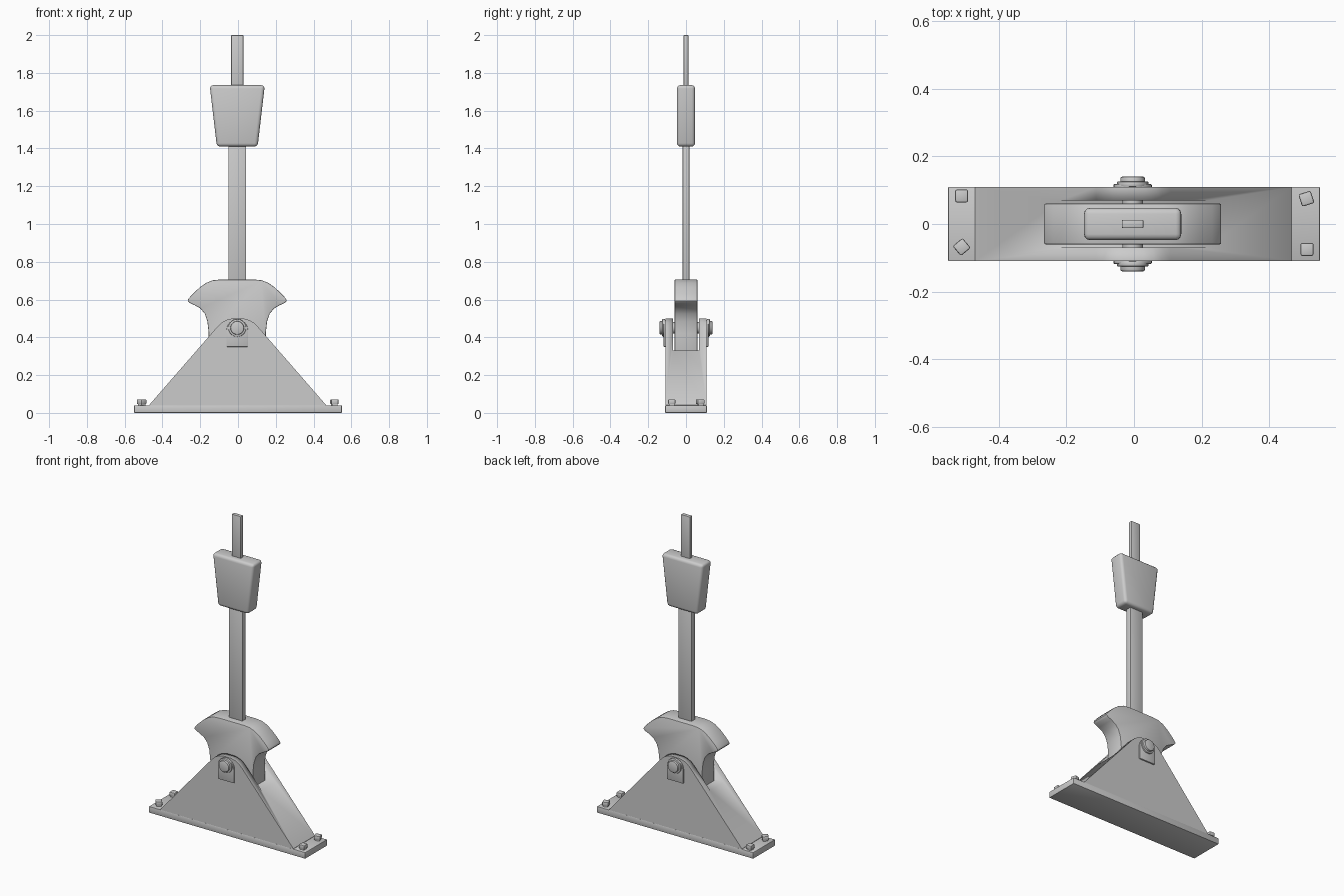
import bpy, bmesh, math
from mathutils import Matrix, Vector

if "Cube" in bpy.data.objects:
    bpy.data.objects.remove(bpy.data.objects["Cube"])

CX = -0.004  # lever axis, very slightly off centre


def finish(name, bm, bevel=0.0, segs=2):
    """Bevel sharp edges, shade smooth by angle and link the object."""
    bmesh.ops.recalc_face_normals(bm, faces=bm.faces)
    if bevel:
        edges = [e for e in bm.edges if e.calc_face_angle(0) > math.radians(35)]
        bmesh.ops.bevel(bm, geom=edges, offset=bevel, segments=segs,
                        profile=0.5, affect='EDGES', clamp_overlap=True)
    me = bpy.data.meshes.new(name)
    bm.to_mesh(me)
    bm.free()
    me.shade_smooth()
    me.set_sharp_from_angle(angle=math.radians(32))
    ob = bpy.data.objects.new(name, me)
    bpy.context.collection.objects.link(ob)
    return ob


def prism(name, pts, y0, y1, bevel=0.0, segs=2):
    """Extrude an XZ outline from y0 to y1."""
    bm = bmesh.new()
    face = bm.faces.new([bm.verts.new((x, y0, z)) for x, z in pts])
    ext = bmesh.ops.extrude_face_region(bm, geom=[face])
    verts = [v for v in ext['geom'] if isinstance(v, bmesh.types.BMVert)]
    bmesh.ops.translate(bm, verts=verts, vec=(0, y1 - y0, 0))
    return finish(name, bm, bevel, segs)


def mirrored(right, cx=0.0):
    """Close a right-hand half outline (top to bottom) symmetrically."""
    return [(cx + x, z) for x, z in right] + [(cx - x, z) for x, z in reversed(right)]


def box(name, x, y, z0, z1, bevel=0.0, cx=0.0):
    return prism(name, mirrored([(x, z1), (x, z0)], cx), -y, y, bevel)


def disc(name, r, y0, y1, z, bevel=0.0):
    bm = bmesh.new()
    mat = Matrix.Translation((CX, (y0 + y1) / 2, z)) @ Matrix.Rotation(math.pi / 2, 4, 'X')
    bmesh.ops.create_cone(bm, cap_ends=True, segments=32, radius1=r, radius2=r,
                          depth=abs(y1 - y0), matrix=mat)
    return finish(name, bm, bevel)


# base plate
box("base_plate", 0.55, 0.11, 0.0, 0.04, 0.003)

# triangular housing with a slot for the lever
housing = prism("housing", mirrored([
    (0.03, 0.5), (0.06, 0.492), (0.085, 0.478), (0.11, 0.453),
    (0.468, 0.042), (0.468, 0.005)], -0.002), -0.109, 0.109)
slot = box("slot_cutter", 0.6, 0.069, 0.33, 0.7)
slot.hide_render = True
slot.hide_viewport = True
cut = housing.modifiers.new("slot", 'BOOLEAN')
cut.operation = 'DIFFERENCE'
cut.solver = 'EXACT'
cut.object = slot

# flared lever head
prism("lever_head", mirrored([
    (0.09, 0.706), (0.13, 0.702), (0.165, 0.688), (0.20, 0.663), (0.235, 0.63),
    (0.258, 0.605), (0.263, 0.593), (0.252, 0.582), (0.225, 0.57), (0.195, 0.553),
    (0.172, 0.525), (0.158, 0.485), (0.151, 0.42), (0.155, 0.32)], CX),
    -0.06, 0.06, 0.004)

# pivot bracket, ring and bolt on both sides
for side, s in (("front", -1), ("back", 1)):
    arc = [(0.057 * math.sin(a), 0.437 + 0.057 * math.cos(a))
           for a in [math.radians(d) for d in (15, 30, 45, 60, 75, 90)]]
    ya, yb = sorted((s * 0.105, s * 0.118))
    prism("pivot_bracket_" + side, mirrored(arc + [(0.057, 0.35)], CX), ya, yb, 0.003)
    disc("pivot_ring_" + side, 0.047, s * 0.11, s * 0.126, 0.45, 0.004)
    disc("pivot_bolt_" + side, 0.036, s * 0.11, s * 0.14, 0.45, 0.005)
disc("pivot_pin", 0.03, -0.112, 0.112, 0.45)

# lever bars
box("lever_bar_lower", 0.047, 0.018, 0.68, 1.45, 0.004, CX)
box("lever_bar_upper", 0.032, 0.012, 1.68, 2.0, 0.003, CX)

# tapered grip
prism("grip", mirrored([(0.146, 1.735), (0.108, 1.41)], CX), -0.048, 0.048, 0.018, 3)

# square anchor bolts, each turned differently
for i, (x, y, deg) in enumerate([(-0.51, 0.083, 0), (-0.51, -0.068, 40),
                                 (0.51, 0.075, 18), (0.512, -0.075, 0)]):
    for part, half, z0, z1, bev in (("head", 0.019, 0.046, 0.072, 0.005),
                                    ("neck", 0.014, 0.03, 0.05, 0.0)):
        bm = bmesh.new()
        mat = (Matrix.Translation((x, y, (z0 + z1) / 2))
               @ Matrix.Rotation(math.radians(deg), 4, 'Z')
               @ Matrix.Diagonal((half * 2, half * 2, z1 - z0, 1)))
        bmesh.ops.create_cube(bm, size=1, matrix=mat)
        finish(f"anchor_bolt_{part}_{i + 1}", bm, bev)
